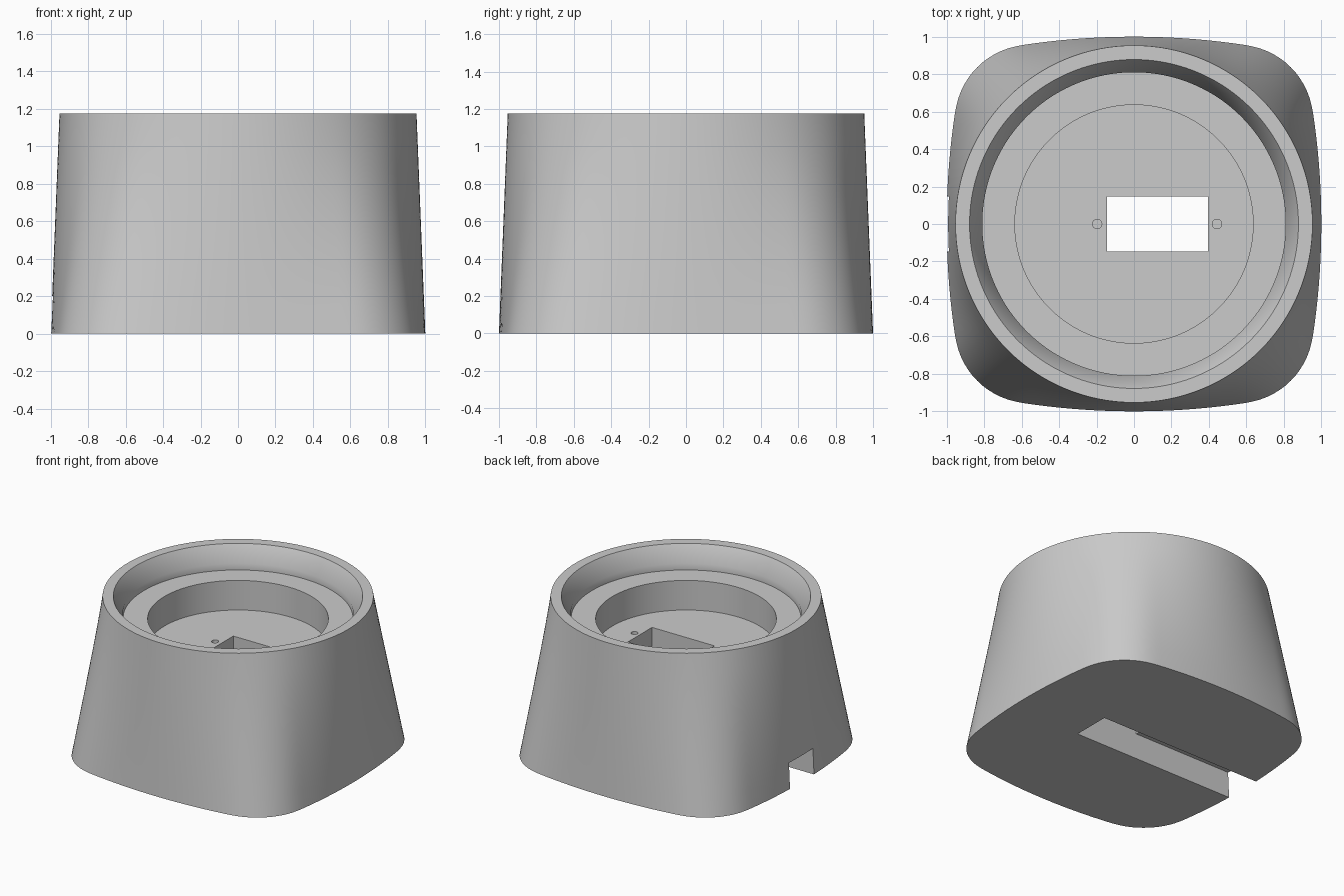
import bpy, bmesh, math
from mathutils import Vector

if "Cube" in bpy.data.objects:
    bpy.data.objects.remove(bpy.data.objects["Cube"])

N = 192          # segments around the body
H = 1.175        # overall height

grey = bpy.data.materials.new("plain grey")
grey.diffuse_color = (0.6, 0.6, 0.6, 1)
grey.use_nodes = True
grey.node_tree.nodes["Principled BSDF"].inputs["Base Color"].default_value = grey.diffuse_color


def base_radius(a):
    """Polar radius of the base outline: four bowed sides with rounded corners."""
    a = abs((a + math.pi / 4) % (math.pi / 2) - math.pi / 4)   # fold into one half side
    big, small, c = 4.0, 0.41, 0.547
    if a < math.atan2(0.61, 0.953):
        d, r, off = 1 - big, big, a                  # side arc, centred on the axis
        dist = abs(d)
        return -dist * math.cos(off) + math.sqrt(r * r - (dist * math.sin(off)) ** 2)
    dist, off = c * math.sqrt(2), a - math.pi / 4    # corner arc, centred on the diagonal
    return dist * math.cos(off) + math.sqrt(small ** 2 - (dist * math.sin(off)) ** 2)


def finish(bm, name):
    bmesh.ops.recalc_face_normals(bm, faces=bm.faces)
    me = bpy.data.meshes.new(name)
    bm.to_mesh(me)
    bm.free()
    ob = bpy.data.objects.new(name, me)
    bpy.context.collection.objects.link(ob)
    me.materials.append(grey)
    return ob


# Body: base outline lofted to a round rim, then stepped down into the recess
bm = bmesh.new()
angles = [2 * math.pi * i / N for i in range(N)]
rings = []
STEPS = 8
for s in range(STEPS + 1):
    t = s / STEPS
    rings.append([bm.verts.new((r * math.cos(a), r * math.sin(a), H * t))
                  for a in angles for r in [base_radius(a) * (1 - t) + 0.953 * t]])
for r, z in [(0.878, H), (0.81, 1.05), (0.81, 1.0), (0.636, 1.0), (0.636, 0.77)]:
    rings.append([bm.verts.new((r * math.cos(a), r * math.sin(a), z)) for a in angles])
for lo, hi in zip(rings, rings[1:]):
    for i in range(N):
        j = (i + 1) % N
        bm.faces.new((lo[i], lo[j], hi[j], hi[i]))
bm.faces.new(rings[0][::-1])
bm.faces.new(rings[-1])
body = finish(bm, "lamp_base_body")

# Cutter: cable channel along the underside joined to the upright opening
bm = bmesh.new()
side = [(-1.2, -0.1), (0.395, -0.1), (0.395, 0.9), (-0.143, 0.9), (-0.143, 0.2), (-1.2, 0.2)]
face = bm.faces.new([bm.verts.new((x, -0.147, z)) for x, z in side])
ext = bmesh.ops.extrude_face_region(bm, geom=[face])
bmesh.ops.translate(bm, vec=Vector((0, 0.294, 0)),
                    verts=[v for v in ext["geom"] if isinstance(v, bmesh.types.BMVert)])
cutters = [finish(bm, "channel_cutter")]

# Cutters: blind screw holes either side of the opening
for x in (-0.197, 0.443):
    bm = bmesh.new()
    bmesh.ops.create_cone(bm, cap_ends=True, segments=32, radius1=0.025, radius2=0.025, depth=0.4)
    bmesh.ops.translate(bm, vec=Vector((x, 0, 0.77)), verts=bm.verts)
    cutters.append(finish(bm, "screw_hole_cutter"))

bpy.context.view_layer.objects.active = body
body.select_set(True)
for c in cutters:
    mod = body.modifiers.new("cut", 'BOOLEAN')
    mod.operation = 'DIFFERENCE'
    mod.solver = 'EXACT'
    mod.object = c
    bpy.ops.object.modifier_apply(modifier=mod.name)
    bpy.data.objects.remove(c)

bpy.ops.object.shade_smooth_by_angle(angle=math.radians(35))
